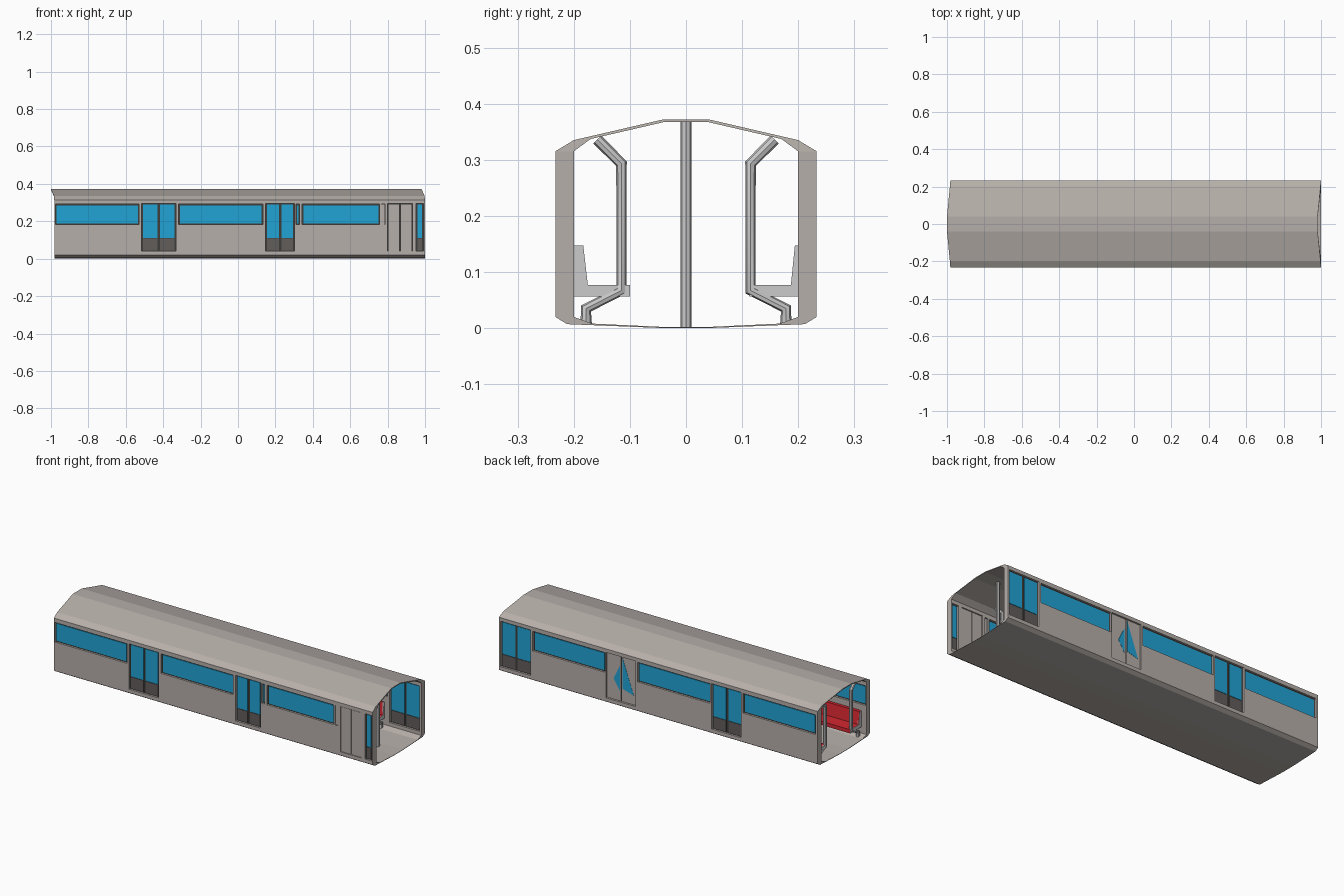
import bpy, bmesh
from mathutils import Vector

if "Cube" in bpy.data.objects:
    bpy.data.objects.remove(bpy.data.objects["Cube"])


def mat(name, c):
    m = bpy.data.materials.new(name)
    m.diffuse_color = (*c, 1)
    m.use_nodes = True
    m.node_tree.nodes["Principled BSDF"].inputs["Base Color"].default_value = m.diffuse_color
    return m


BODY = mat("body_grey", (0.47, 0.43, 0.40))
DARK = mat("dark_trim", (0.05, 0.048, 0.045))
PANEL = mat("door_panel", (0.12, 0.11, 0.105))
GLASS = mat("blue_glass", (0.015, 0.37, 0.66))
RED = mat("seat_red", (0.65, 0.02, 0.03))


def finish(name, bm, material=None):
    bmesh.ops.recalc_face_normals(bm, faces=bm.faces[:])
    me = bpy.data.meshes.new(name)
    bm.to_mesh(me)
    bm.free()
    ob = bpy.data.objects.new(name, me)
    bpy.context.collection.objects.link(ob)
    if material:
        me.materials.append(material)
    return ob


def add_box(bm, x0, x1, y0, y1, z0, z1):
    r = bmesh.ops.create_cube(bm, size=1)
    for v in r["verts"]:
        v.co = Vector(((x0 + x1) / 2 + v.co.x * (x1 - x0),
                       (y0 + y1) / 2 + v.co.y * (y1 - y0),
                       (z0 + z1) / 2 + v.co.z * (z1 - z0)))


def wall_box(name, side, x0, x1, z0, z1, y0, y1, material):
    bm = bmesh.new()
    add_box(bm, x0, x1, *sorted((side * y0, side * y1)), z0, z1)
    return finish(name, bm, material)


def prism(name, pts, lo, hi, axis, material=None):
    """Extrude 2D points along x (pts are y,z) or along y (pts are x,z)."""
    co = (lambda a, b, d: (d, a, b)) if axis == "x" else (lambda a, b, d: (a, d, b))
    bm = bmesh.new()
    f = bm.faces.new([bm.verts.new(co(a, b, lo)) for a, b in pts])
    r = bmesh.ops.extrude_face_region(bm, geom=[f])
    for v in r["geom"]:
        if isinstance(v, bmesh.types.BMVert):
            v.co["xy".index(axis)] = hi
    return finish(name, bm, material)


# Car shell: closed tube between an outer and an inner section
outer = [(0.04, 0), (0.212, 0.007), (0.233, 0.02), (0.233, 0.315), (0.2, 0.335), (0.04, 0.372)]
inner = [(0.04, 0.002), (0.167, 0.008), (0.2, 0.02), (0.2, 0.315), (0.17, 0.337), (0.04, 0.367)]


def mirrored(p):
    return p + [(-y, z) for y, z in reversed(p)]


bm = bmesh.new()
rings = []
for x in (-0.982, 1.0):
    for sec in (outer, inner):
        # roof ends lean back towards -x
        rings.append([bm.verts.new((x - 0.018 * max(0, min(1, (z - 0.33) / 0.037)), y, z))
                      for y, z in mirrored(sec)])
n = len(rings[0])
for a, b in ((0, 2), (1, 3), (0, 1), (2, 3)):
    for i in range(n):
        j = (i + 1) % n
        bm.faces.new((rings[a][i], rings[a][j], rings[b][j], rings[b][i]))
shell = finish("car_shell", bm, BODY)

cut = bmesh.new()


def opening(side, x0, x1, z0, z1):
    add_box(cut, x0, x1, *sorted((side * 0.19, side * 0.25)), z0, z1)
    wall_box("opening_frame", side, x0, x1, z0, z1, 0.211, 0.222, DARK)


def window(side, x0, x1):
    opening(side, x0, x1, 0.182, 0.292)
    b = min(0.007, (x1 - x0) / 4)
    wall_box("window_glass", side, x0 + b, x1 - b, 0.188, 0.285, 0.208, 0.225, GLASS)


def door(side, x0, x1, kind="glass", leaves=2):
    opening(side, x0, x1, 0.04, 0.295)
    w = (x1 - x0) / leaves
    for k in range(leaves):
        a, b = x0 + k * w + 0.007, x0 + (k + 1) * w - 0.007
        if kind == "plain":
            wall_box("door_leaf", side, a - 0.005, b + 0.004, 0.042, 0.293, 0.204, 0.231, BODY)
            continue
        wall_box("door_glass", side, a, b, 0.11, 0.289, 0.208, 0.225, GLASS)
        wall_box("door_lower_panel", side, a, b, 0.044, 0.108, 0.208, 0.225, PANEL)
        if kind == "covered":
            wall_box("door_cover", side, a - 0.004, b + 0.004, 0.043, 0.292, 0.22, 0.227, BODY)


# Front side
for x0, x1 in ((-0.977, -0.528), (-0.317, 0.133), (0.31, 0.329), (0.343, 0.757)):
    window(-1, x0, x1)
door(-1, -0.515, -0.332)
door(-1, 0.148, 0.302)
door(-1, 0.80, 0.932, "plain")
door(-1, 0.953, 0.992, leaves=1)
opening(-1, 0.766, 0.786, 0.182, 0.292)
wall_box("blank_window", -1, 0.768, 0.784, 0.184, 0.29, 0.206, 0.229, BODY)

# Back side
for x0, x1 in ((-0.968, -0.517), (-0.313, 0.138), (0.342, 0.79)):
    window(1, x0, x1)
door(1, -0.506, -0.322)
door(1, 0.15, 0.335, "covered")
door(1, 0.803, 0.99)
# Partly uncovered glass on the middle back door
prism("door_glass_sliver", [(0.234, 0.285), (0.234, 0.115), (0.165, 0.095)], 0.226, 0.228, "y", GLASS)
prism("door_glass_sliver", [(0.252, 0.24), (0.252, 0.1), (0.29, 0.16)], 0.226, 0.228, "y", GLASS)

# Cut all openings through the walls
cutter = finish("wall_cutter", cut)
mod = shell.modifiers.new("openings", "BOOLEAN")
mod.object = cutter
mod.solver = "EXACT"
bpy.context.view_layer.objects.active = shell
bpy.ops.object.modifier_apply(modifier=mod.name)
bpy.data.objects.remove(cutter)


def pole(name, pts):
    cu = bpy.data.curves.new(name, "CURVE")
    cu.dimensions = "3D"
    cu.bevel_depth = 0.0102
    cu.bevel_resolution = 2
    cu.use_fill_caps = True
    sp = cu.splines.new("POLY")
    sp.points.add(len(pts) - 1)
    for p, c in zip(sp.points, pts):
        p.co = (*c, 1)
    ob = bpy.data.objects.new(name, cu)
    bpy.context.collection.objects.link(ob)
    bpy.ops.object.select_all(action="DESELECT")
    ob.select_set(True)
    bpy.context.view_layer.objects.active = ob
    bpy.ops.object.convert(target="MESH")
    bpy.ops.object.shade_smooth_by_angle()


# Seats with grey end plates, and bent grab poles at both ends
def bench(side, x0, x1):
    edge, back, top = (0.1, 0.175, 0.183) if side < 0 else (0.113, 0.187, 0.194)
    prof = [(side * y, z) for y, z in ((0.201, 0.056), (edge, 0.056), (edge, 0.077),
                                       (back, 0.077), (top, 0.147), (0.201, 0.147))]
    prism("seat", prof, x0, x1, "x", RED)
    for x in (x0, x1 - 0.004):
        prism("seat_end", [(y, z) for y, z in prof], x - 0.002, x + 0.006, "x")
    for x in (x0 + 0.005, x1 - 0.005):
        path = [(0.178, 0.008), (0.178, 0.035), (0.115, 0.067), (0.115, 0.293), (0.158, 0.336)]
        pole("grab_pole", [(x, side * y, z) for y, z in path])


for x0, x1 in ((-0.95, -0.55), (-0.30, 0.12), (0.36, 0.75)):
    bench(-1, x0, x1)
for x0, x1 in ((-0.95, -0.53), (-0.29, 0.12), (0.36, 0.77)):
    bench(1, x0, x1)

# Centre poles in the door bays
for x in (-0.42, 0.235, 0.87):
    pole("centre_pole", [(x, 0, 0.001), (x, 0, 0.369)])
